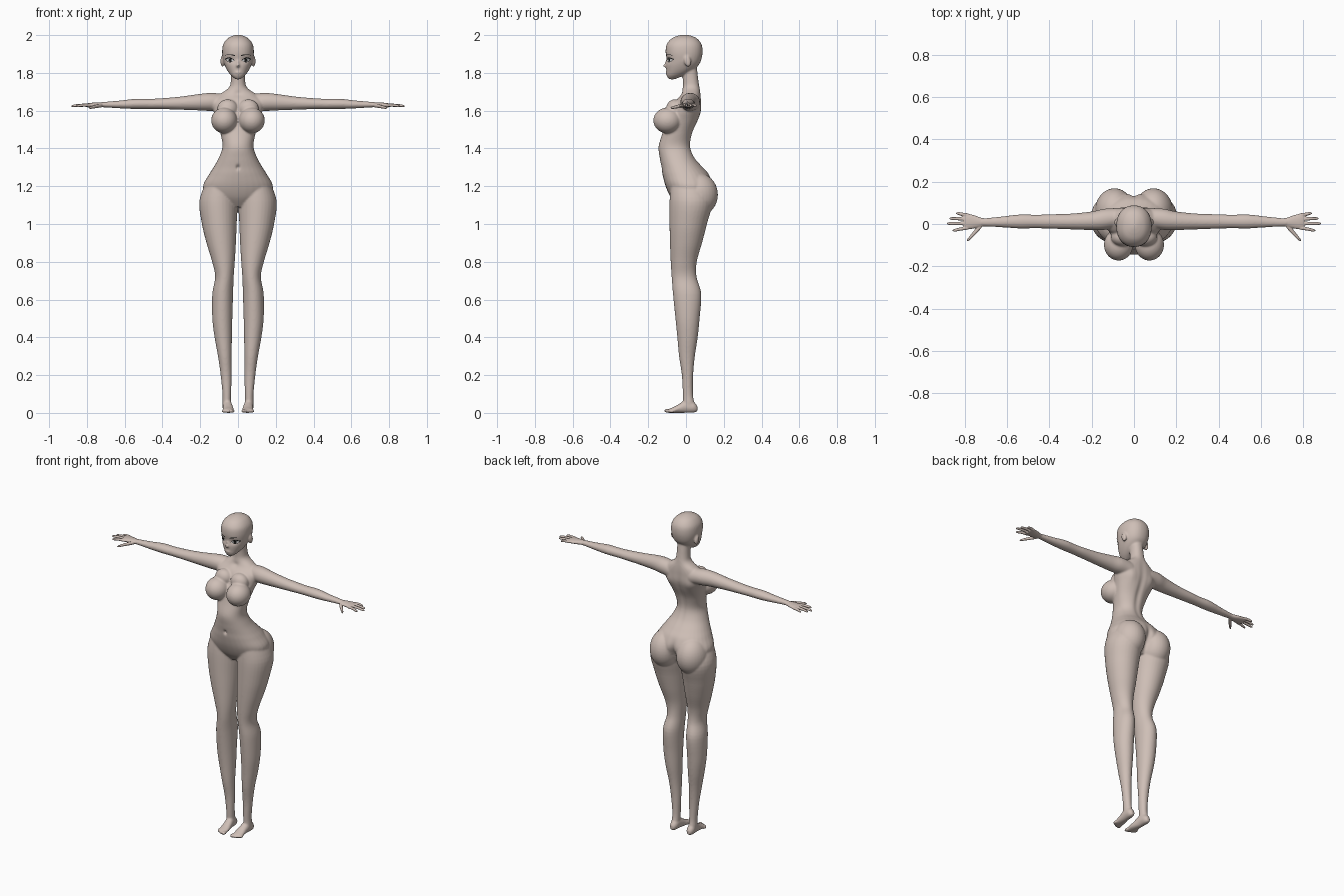
import bpy, bmesh, math
from mathutils import Vector, Matrix
from mathutils.bvhtree import BVHTree

cube = bpy.data.objects.get("Cube")
if cube:
    bpy.data.objects.remove(cube)


def material(name, rgb):
    m = bpy.data.materials.new(name)
    m.use_nodes = True
    m.diffuse_color = (*rgb, 1)
    node = next(n for n in m.node_tree.nodes if n.type == 'BSDF_PRINCIPLED')
    node.inputs["Base Color"].default_value = (*rgb, 1)
    return m


skin = material("skin", (0.62, 0.52, 0.47))
black = material("black", (0.01, 0.01, 0.01))
white = material("eye white", (0.75, 0.75, 0.75))


def resample(rows, steps=5):
    """Catmull-Rom interpolation of section rows."""
    pts = [rows[0]] + rows + [rows[-1]]
    out = []
    for a, b, c, d in zip(pts, pts[1:], pts[2:], pts[3:]):
        for k in range(steps):
            t = k / steps
            out.append([q + t / 2 * (r - p + t * (2 * p - 5 * q + 4 * r - s + t * (3 * (q - r) + s - p)))
                        for p, q, r, s in zip(a, b, c, d)])
    return out + [rows[-1]]


def loft(bm, rows, axis='z', power=2.0, side=1, n=32):
    """Rows are position, two centre coordinates, two radii."""
    rings = []
    for t, u, v, ru, rv in resample(rows):
        ring = []
        for i in range(n):
            a = math.tau * i / n
            c, s = math.cos(a), math.sin(a)
            p = u + ru * math.copysign(abs(c) ** (2 / power), c)
            q = v + rv * math.copysign(abs(s) ** (2 / power), s)
            x, y, z = {'x': (t, p, q), 'y': (p, t, q), 'z': (p, q, t)}[axis]
            ring.append(bm.verts.new((x * side, y, z)))
        rings.append(ring)
    for r, s in zip(rings, rings[1:]):
        for i in range(n):
            j = (i + 1) % n
            bm.faces.new((r[i], r[j], s[j], s[i]))
    bm.faces.new(rings[0])
    bm.faces.new(rings[-1])


def ball(bm, center, radii, side=1, tilt=0):
    m = (Matrix.Translation((center[0] * side, center[1], center[2]))
         @ Matrix.Rotation(tilt, 4, 'X') @ Matrix.Diagonal((*radii, 1)))
    bmesh.ops.create_uvsphere(bm, u_segments=32, v_segments=20, radius=1, matrix=m)


def fuse(bm, name, voxel, iterations):
    """Blend overlapping solids into one smooth skin."""
    bmesh.ops.recalc_face_normals(bm, faces=bm.faces)
    mesh = bpy.data.meshes.new(name)
    bm.to_mesh(mesh)
    bm.free()
    ob = bpy.data.objects.new(name, mesh)
    bpy.context.collection.objects.link(ob)
    rm = ob.modifiers.new("blend", 'REMESH')
    rm.mode, rm.voxel_size = 'VOXEL', voxel
    sm = ob.modifiers.new("soften", 'SMOOTH')
    sm.factor, sm.iterations = 0.5, iterations
    deps = bpy.context.evaluated_depsgraph_get()
    ob.data = bpy.data.meshes.new_from_object(ob.evaluated_get(deps))
    ob.modifiers.clear()
    ob.data.name = name
    ob.data.materials.clear()
    ob.data.materials.append(skin)
    ob.data.polygons.foreach_set("use_smooth", [True] * len(ob.data.polygons))
    return ob


def press(ob, center, radii, push):
    """Push the surface softly around a point."""
    for v in ob.data.vertices:
        d = sum(((p - c) / r) ** 2 for p, c, r in zip(v.co, center, radii))
        if d < 6:
            v.co += Vector(push) * math.exp(-d)


bm = bmesh.new()
# Torso and neck
loft(bm, [(1.09, 0, .02, .05, .06), (1.14, 0, .02, .16, .10), (1.2, 0, .018, .185, .126),
          (1.26, 0, 0, .155, .124), (1.3, 0, -.02, .13, .11), (1.35, 0, -.046, .102, .093),
          (1.41, 0, -.06, .082, .085), (1.48, 0, -.045, .093, .08), (1.55, 0, -.02, .112, .085),
          (1.6, 0, 0, .13, .08), (1.65, 0, .012, .14, .068), (1.685, 0, .025, .1, .053),
          (1.72, 0, .028, .05, .045), (1.76, 0, .025, .038, .041), (1.85, 0, .015, .037, .04)], power=2.15)
# Head
loft(bm, [(1.766, 0, -.075, .012, .015), (1.785, 0, -.058, .036, .044), (1.81, 0, -.036, .055, .068),
          (1.84, 0, -.02, .070, .086), (1.87, 0, -.011, .079, .092), (1.91, 0, -.01, .084, .098),
          (1.95, 0, -.01, .079, .093), (1.98, 0, -.009, .058, .07), (1.995, 0, -.008, .032, .04),
          (2.002, 0, -.008, .008, .01)], power=2.2)
# Nose and lips
ball(bm, (0, -.106, 1.838), (.010, .017, .009))
ball(bm, (0, -.102, 1.853), (.007, .010, .022), tilt=-.25)
ball(bm, (0, -.099, 1.802), (.018, .011, .006))
ball(bm, (0, -.096, 1.792), (.014, .010, .006))

for side in (1, -1):
    # Ear
    ball(bm, (.082, .008, 1.862), (.011, .018, .031), side, .2)
    # Chest and seat
    ball(bm, (.073, -.098, 1.548), (.069, .075, .068), side)
    ball(bm, (.055, -.06, 1.61), (.055, .045, .05), side)
    ball(bm, (.092, .063, 1.155), (.092, .106, .115), side)
    # Leg
    loft(bm, [(1.22, .095, .01, .075, .09), (1.12, .104, .026, .101, .113), (1.0, .099, .012, .092, .099),
              (.9, .089, 0, .078, .085), (.8, .077, -.012, .06, .069), (.72, .072, -.01, .049, .066),
              (.63, .081, .006, .055, .075), (.5, .083, .008, .053, .064), (.4, .078, .008, .046, .054),
              (.3, .07, .005, .036, .042), (.2, .063, .008, .029, .03), (.1, .059, .01, .023, .027),
              (.05, .059, .015, .023, .03), (.02, .057, .02, .02, .03)], side=side)
    # Foot and toes
    loft(bm, [(.06, .058, .022, .012, .015), (.04, .058, .03, .023, .029), (0, .056, .035, .025, .035),
              (-.03, .053, .026, .027, .026), (-.06, .051, .017, .03, .017), (-.09, .05, .011, .028, .011)],
         'y', side=side)
    ball(bm, (.029, -.097, .011), (.011, .02, .011), side)
    for i in range(4):
        ball(bm, (.046 + .011 * i, -.096 + .007 * i, .009), (.007, .016, .009), side)
    # Shoulder and arm
    loft(bm, [(.07, .03, 1.643, .045, .045), (.14, .022, 1.646, .05, .048), (.2, .015, 1.645, .044, .044),
              (.3, .012, 1.64, .037, .035), (.4, .012, 1.637, .034, .029), (.46, .012, 1.636, .032, .027),
              (.54, .012, 1.636, .033, .027), (.62, .01, 1.633, .026, .021), (.7, .008, 1.632, .02, .015),
              (.735, .008, 1.631, .02, .013)], 'x', side=side)

body = fuse(bm, "body", .005, 8)

# Navel, spine furrow, seat cleft, shoulder blades and collar hollow
press(body, (0, -.13, 1.3), (.009, .03, .012), (0, .012, 0))
press(body, (0, .05, 1.5), (.018, .06, .16), (0, -.008, 0))
press(body, (0, .15, 1.14), (.018, .06, .08), (0, -.025, 0))
press(body, (0, -.05, 1.69), (.02, .04, .015), (0, .008, 0))
for side in (1, -1):
    press(body, (.075 * side, .08, 1.58), (.03, .04, .045), (0, .008, 0))
    press(body, (.04 * side, -.1, 1.867), (.022, .03, .013), (0, .006, 0))

# Hands
for side, label in ((1, "left"), (-1, "right")):
    bm = bmesh.new()
    loft(bm, [(.69, .008, 1.632, .018, .013), (.72, .008, 1.631, .021, .013), (.75, .01, 1.63, .03, .013),
              (.785, .012, 1.629, .037, .012), (.805, .013, 1.628, .034, .009)], 'x', side=side)
    for y0, y1, tip in ((-.018, -.03, .858), (.003, .002, .884), (.024, .026, .872), (.042, .05, .842)):
        x0 = .785
        mid = (x0 + tip) / 2
        loft(bm, [(x0, y0, 1.629, .009, .008), (mid, (y0 + y1) / 2, 1.629, .008, .0078),
                  (tip - .01, y1, 1.625, .0065, .0065), (tip, y1, 1.623, .002, .002)],
             'x', side=side, n=16)
    loft(bm, [(.72, -.006, 1.628, .012, .01), (.745, -.032, 1.624, .014, .01),
              (.768, -.057, 1.619, .011, .008), (.78, -.07, 1.616, .009, .007),
              (.79, -.079, 1.614, .003, .003)], 'x', side=side, n=16)
    fuse(bm, label + "_hand", .0028, 4)

# Painted face plates laid on the head
tree = BVHTree.FromPolygons([v.co for v in body.data.vertices],
                            [p.vertices[:] for p in body.data.polygons])


def plate(name, mat, side, x0, x1, low, high, lift, cols=14, rows=4):
    bm = bmesh.new()
    grid = []
    for i in range(cols + 1):
        t = i / cols
        x = (x0 + (x1 - x0) * t) * side
        line = []
        for j in range(rows + 1):
            z = low(t) + (high(t) - low(t)) * j / rows
            hit = tree.ray_cast(Vector((x, -1, z)), Vector((0, 1, 0)))[0]
            line.append(bm.verts.new((x, (hit.y if hit else -.05) - lift, z)))
        grid.append(line)
    for a, b in zip(grid, grid[1:]):
        for j in range(rows):
            f = (a[j], b[j], b[j + 1], a[j + 1])
            bm.faces.new(f if side > 0 else f[::-1])
    mesh = bpy.data.meshes.new(name)
    bm.to_mesh(mesh)
    bm.free()
    mesh.materials.append(mat)
    ob = bpy.data.objects.new(name, mesh)
    bpy.context.collection.objects.link(ob)


def arch(t):
    return math.sin(math.pi * min(max(t, 0), 1))


def lid(t):
    return 1.864 + .005 * t + .012 * arch(t)


def disc(t):
    return .0095 * math.sqrt(max(0, 1 - (2 * t - 1) ** 2))


for side, label in ((1, "left"), (-1, "right")):
    plate(label + "_eye", white, side, .021, .063,
          lambda t: 1.864 + .005 * t - .009 * arch(t), lid, .0015)
    plate(label + "_iris", black, side, .033, .050,
          lambda t: 1.868 - disc(t), lambda t: 1.868 + disc(t), .0025)
    plate(label + "_upper_lash", black, side, .018, .068,
          lambda t: lid(t) - .001, lambda t: lid(t) + .002 + .004 * t, .003)
    plate(label + "_lower_lash", black, side, .026, .064,
          lambda t: 1.863 + .005 * t - .010 * arch(t), lambda t: 1.865 + .005 * t - .009 * arch(t), .002)
    plate(label + "_brow", black, side, .016, .068,
          lambda t: 1.888 + .007 * arch(t * .8), lambda t: 1.894 + .007 * arch(t * .8) - .004 * t, .002)
